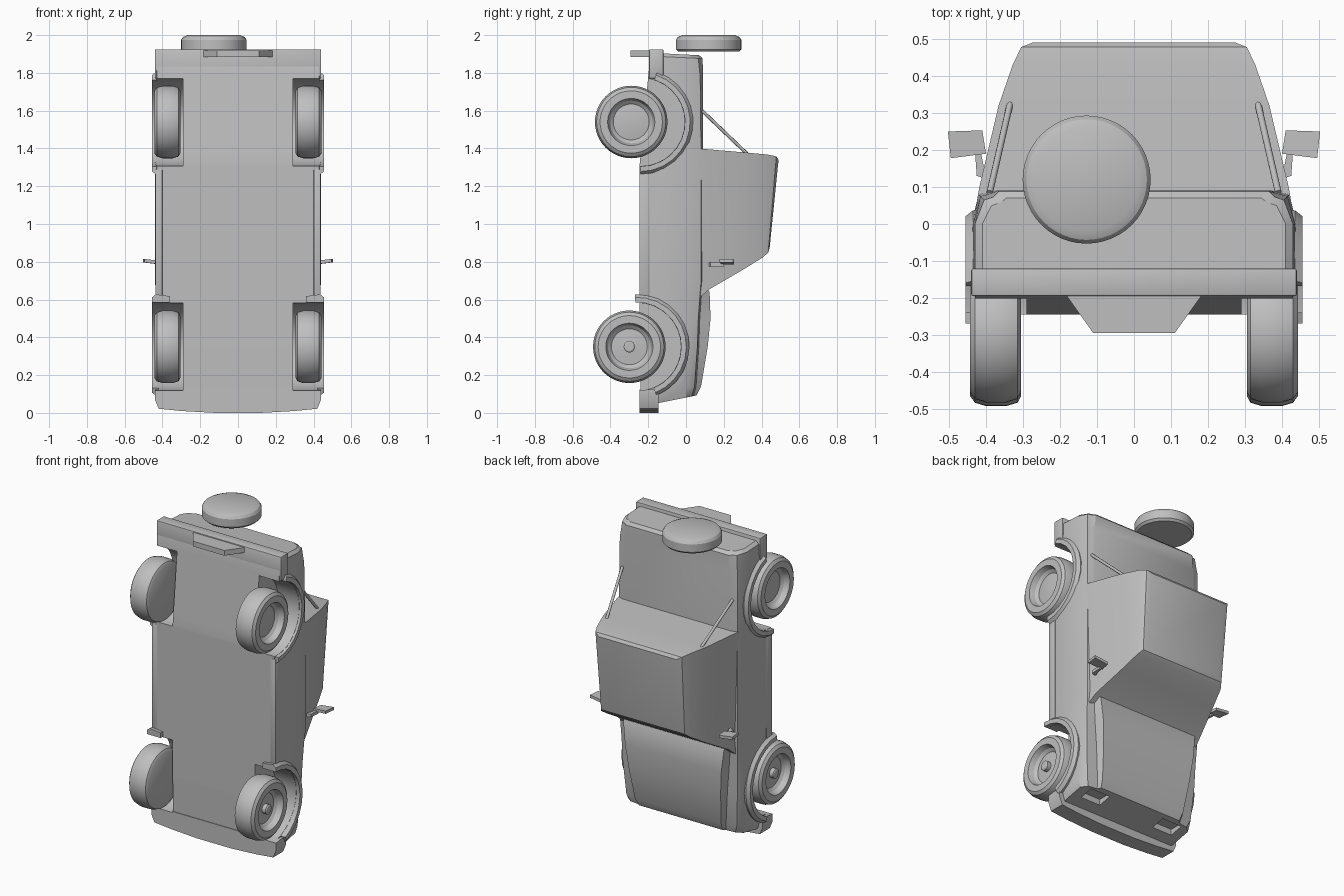
import bpy, bmesh, math
from mathutils import Vector

if "Cube" in bpy.data.objects:
    bpy.data.objects.remove(bpy.data.objects["Cube"])

grey = bpy.data.materials.new("plain grey")
grey.diffuse_color = (0.52, 0.52, 0.52, 1)
grey.use_nodes = True
grey.node_tree.nodes["Principled BSDF"].inputs["Base Color"].default_value = grey.diffuse_color


def make(name, verts, faces, bevel=0, angle=30):
    bm = bmesh.new()
    vs = [bm.verts.new(v) for v in verts]
    for f in faces:
        bm.faces.new([vs[i] for i in f])
    bmesh.ops.remove_doubles(bm, verts=bm.verts, dist=1e-5)
    bmesh.ops.recalc_face_normals(bm, faces=bm.faces)
    if bevel:
        bmesh.ops.bevel(bm, geom=bm.edges[:], offset=bevel, segments=2, profile=0.5, affect='EDGES')
    me = bpy.data.meshes.new(name)
    bm.to_mesh(me)
    bm.free()
    ob = bpy.data.objects.new(name, me)
    bpy.context.collection.objects.link(ob)
    me.materials.append(grey)
    smooth(ob, angle)
    return ob


def smooth(ob, angle=30):
    bpy.ops.object.select_all(action='DESELECT')
    ob.select_set(True)
    bpy.context.view_layer.objects.active = ob
    bpy.ops.object.shade_smooth_by_angle(angle=math.radians(angle))


def loft(name, rings, **kw):
    n = len(rings[0])
    verts = [p for r in rings for p in r]
    faces = [(k * n + i, k * n + (i + 1) % n, (k + 1) * n + (i + 1) % n, (k + 1) * n + i)
             for k in range(len(rings) - 1) for i in range(n)]
    faces += [tuple(range(n)), tuple(range((len(rings) - 1) * n, len(rings) * n))]
    return make(name, verts, faces, **kw)


def box(name, x, y, z, **kw):
    return loft(name, [[(x[0], y[0], c), (x[1], y[0], c), (x[1], y[1], c), (x[0], y[1], c)] for c in z], **kw)


def both(half):
    """Close a half outline by mirroring it across x = 0."""
    return half + [(-p[0],) + tuple(p[1:]) for p in reversed(half)]


def wheel_lathe(name, profile, side, y, z, a0=0, a1=360, seg=48):
    """Turn an (x, radius) profile around an axle; an arc is closed with end caps."""
    rings = []
    for k in range(seg + 1):
        a = math.radians(a0 + (a1 - a0) * k / seg)
        rings.append([(side * x, y + r * math.cos(a), z + r * math.sin(a)) for x, r in profile])
    n = len(profile)
    full = a1 - a0 == 360
    if not full:
        return loft(name, rings)
    verts = [p for r in rings for p in r]
    faces = []
    for k in range(seg):
        for i in range(n - 1):
            q = [k * n + i, k * n + i + 1, (k + 1) * n + i + 1, (k + 1) * n + i]
            if profile[i][1] == 0:
                q = q[:3]
            elif profile[i + 1][1] == 0:
                q = [q[0], q[1], q[3]]
            faces.append(q)
    return make(name, verts, faces)


def cut(ob, cutter):
    m = ob.modifiers.new("cut", 'BOOLEAN')
    m.operation, m.solver, m.object = 'DIFFERENCE', 'EXACT', cutter
    bpy.ops.object.select_all(action='DESELECT')
    bpy.context.view_layer.objects.active = ob
    ob.select_set(True)
    bpy.ops.object.modifier_apply(modifier=m.name)
    bpy.data.objects.remove(cutter)


# lower body: z, tilt, floor x, floor y, waist x, shoulder x, shoulder y, deck x, deck y
sections = [
    (0.081, .20, .39, -.20, .405, .37, .03, .31, .055),
    (0.130, .15, .42, -.24, .42, .39, .045, .32, .08),
    (0.350, .00, .43, -.245, .43, .405, .06, .34, .115),
    (0.500, .00, .43, -.245, .435, .41, .065, .355, .13),
    (0.640, .00, .43, -.245, .435, .415, .075, .37, .125),
    (0.700, .00, .43, -.245, .44, .42, .08, .39, .095),
    (1.320, .00, .43, -.245, .44, .42, .08, .39, .09),
    (1.780, .00, .43, -.20, .435, .415, .075, .385, .09),
    (1.880, -.05, .43, -.19, .43, .405, .065, .38, .088),
    (1.897, -.05, .41, -.18, .41, .385, .05, .36, .07),
]
rings = []
for z, t, xf, yf, xw, xs, ys, xd, yd in sections:
    half = [(xf, yf), (xw, -.13), (xw, 0), (xs, ys), (xd, ys + .008), (xd - .015, yd)]
    rings.append(both([(x, y, z + t * y) for x, y in half]))
body = loft("lower_body", rings)

# front bumper, bowed forward in the middle
outline = both([(.44, .125), (.44, .07), (.42, .022), (.3, .01), (.12, 0)])
front_bumper = loft("front_bumper", [[(x, y, z) for x, z in outline] for y in (-.245, -.145)])

# wheel openings and lamp recesses
AXLES = (("front", .35, -.30, -.26), ("rear", 1.54, -.29, -.24))
for s in (1, -1):
    for label, z, wy, ay in AXLES:
        for target in (body, front_bumper):
            if target is front_bumper and label == "rear":
                continue
            cut(target, wheel_lathe("cutter", [(.29, 0), (.29, .233), (.6, .233), (.6, 0)], s, ay, z, seg=32))
    cut(body, box("cutter", (s * .2, s * .34), (-.07, .02), (0, .105)))
smooth(body)
smooth(front_bumper)

# cabin with raked windscreen, tapering to the roof
def cab_ring(y_front, z_front, y_rear, z_rear, xf, xr):
    return [(xf, y_front, z_front), (xr, y_rear, z_rear), (-xr, y_rear, z_rear), (-xf, y_front, z_front)]

loft("cabin", [
    cab_ring(.06, .60, .06, 1.40, .405, .425),
    cab_ring(.125, .655, .10, 1.397, .395, .418),
    cab_ring(.30, .757, .32, 1.378, .345, .366),
    cab_ring(.405, .822, .43, 1.368, .315, .328),
    cab_ring(.435, .848, .478, 1.358, .295, .305),
    cab_ring(.443, .875, .490, 1.340, .265, .275)])

# rear bumper, tow plate and sills
box("rear_bumper", (-.44, .44), (-.195, -.12), (1.77, 1.925), bevel=.006)
for s in (1, -1):
    # clear the bumper ends around the tyres
    box("sill", (s * .40, s * .437), (-.247, -.19), (.60, 1.29), bevel=.004)
plate = [(.185, -.17), (.185, -.19), (.11, -.295)]
loft("tow_plate", [[(x, y, z) for x, y in both(plate)] for z in (1.885, 1.918)])

tyre = [(.305, 0), (.305, .165), (.315, .183), (.345, .192), (.40, .192), (.43, .183),
        (.443, .165), (.443, .125), (.41, .113), (.395, .095)]
flare = [(.36, .235), (.36, .268), (.435, .278), (.455, .262), (.455, .235)]
for s in (1, -1):
    for label, z, wy, ay in AXLES:
        hub = [(.41, 0)] if label == "rear" else [(.40, .03), (.425, .03), (.43, .022), (.43, 0)]
        wheel_lathe(label + "_wheel", tyre + hub, s, wy, z)
        a = (-68, 92) if label == "front" else (-90, 72)
        wheel_lathe(label + "_wheel_arch", flare, s, ay, z, *a, seg=12)

    # door mirror and stalk
    loft("mirror_head", [[(s * .40, .19, z), (s * .495, .178, z + .012), (s * .503, .25, z + .012),
                          (s * .41, .253, z)] for z in (.785, .803)])
    loft("mirror_stalk", [[(s * .38, .115, z), (s * .425, .13, z), (s * .43, .20, z), (s * .415, .20, z),
                           (s * .405, .15, z)] for z in (.775, .795)])

    # bed strut
    p, q = Vector((s * .39, .085, 1.60)), Vector((s * .335, .325, 1.37))
    d = (q - p).normalized()
    u = d.orthogonal().normalized()
    v = d.cross(u)
    circle = [u * math.cos(k * math.pi / 4) * .009 + v * math.sin(k * math.pi / 4) * .009 for k in range(8)]
    loft("bed_strut", [[e + c for c in circle] for e in (p, q)], angle=50)

# spare wheel lying flat against the tail
disc = [(1.912, .160), (1.925, .173), (1.975, .173), (1.990, .163), (2.0, .14)]
loft("spare_wheel", [[(-.128 + r * math.cos(k * math.pi / 24), .12 + r * math.sin(k * math.pi / 24), z)
                      for k in range(48)] for z, r in disc])
